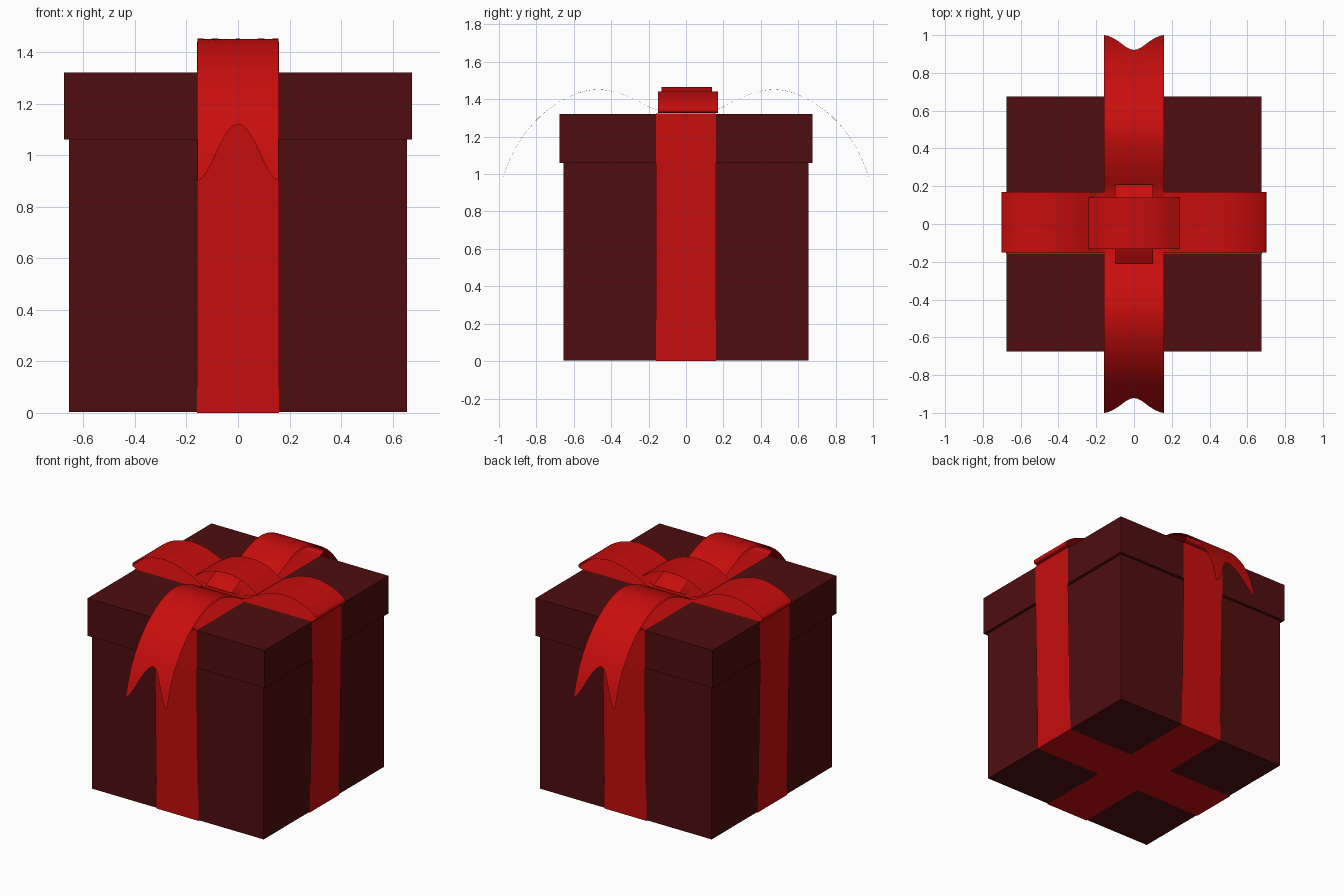
import bpy, bmesh, math
from mathutils import Vector

if "Cube" in bpy.data.objects:
    bpy.data.objects.remove(bpy.data.objects["Cube"])


def material(name, rgb):
    m = bpy.data.materials.new(name)
    m.diffuse_color = (*rgb, 1)
    m.use_nodes = True
    m.node_tree.nodes["Principled BSDF"].inputs["Base Color"].default_value = m.diffuse_color
    return m


PAPER = material("dark_red_paper", (0.08, 0.004, 0.005))
SATIN = material("red_satin", (0.58, 0.004, 0.004))


def finish(name, bm, mat, smooth=False):
    me = bpy.data.meshes.new(name)
    bm.to_mesh(me)
    bm.free()
    me.materials.append(mat)
    for p in me.polygons:
        p.use_smooth = smooth
    ob = bpy.data.objects.new(name, me)
    bpy.context.collection.objects.link(ob)
    return ob


def block(name, half, z0, z1):
    bm = bmesh.new()
    bmesh.ops.create_cube(bm, size=1)
    for v in bm.verts:
        v.co = Vector((v.co.x * 2 * half, v.co.y * 2 * half, z0 + (v.co.z + 0.5) * (z1 - z0)))
    return finish(name, bm, PAPER)


def spline(pts, steps=6):
    """Catmull-Rom curve through 2D points."""
    p = [Vector(q) for q in pts]
    p = [2 * p[0] - p[1]] + p + [2 * p[-1] - p[-2]]
    out = []
    for i in range(1, len(p) - 2):
        a, b, c, d = p[i - 1:i + 3]
        for s in range(steps):
            t = s / steps
            out.append(0.5 * (2 * b + (c - a) * t + (2 * a - 5 * b + 4 * c - d) * t * t
                              + (3 * b - a - 3 * c + d) * t ** 3))
    return out + [p[-2]]


def strip(name, path, half, angle, shift=0.0, closed=False, smooth=True):
    """Ribbon sheet: (distance, height) path swept across its width, turned about z."""
    c, s = math.cos(angle), math.sin(angle)
    bm = bmesh.new()
    rows = []
    for r, z in path:
        rows.append([bm.verts.new((r * c - w * s, r * s + w * c, z))
                     for w in (shift - half, shift + half)])
    pairs = list(zip(rows, rows[1:]))
    if closed:
        pairs.append((rows[-1], rows[0]))
    for a, b in pairs:
        bm.faces.new((a[0], b[0], b[1], a[1]))
    if closed:
        bmesh.ops.recalc_face_normals(bm, faces=bm.faces)
    return finish(name, bm, SATIN, smooth)


# Box and lid
block("box", 0.655, 0.003, 1.07)
block("lid", 0.675, 1.06, 1.32)

# Bands wrapped around the box, crossing on top and underneath
band = [(0.659, 0.0), (0.678, 1.05), (0.678, 1.323)]
wrap = band + [(-r, z) for r, z in reversed(band)]
strip("band_x", wrap, 0.16, 0, closed=True, smooth=False)
strip("band_y", wrap, 0.16, math.pi / 2, closed=True, smooth=False)

# Four bow loops
loop = spline([(0, 1.327), (0.16, 1.34), (0.25, 1.383), (0.35, 1.423), (0.47, 1.442), (0.6, 1.415),
               (0.68, 1.372), (0.701, 1.345), (0.675, 1.327), (0.5, 1.326), (0, 1.326)])
for name, k, shift in (("right", 0, 0.01), ("back", 1, 0), ("left", 2, -0.01), ("front", 3, 0)):
    strip("bow_loop_" + name, loop, 0.16, k * math.pi / 2, shift)

# Two tails with a swallow-cut end
tail = spline([(0, 1.33), (0.16, 1.345), (0.25, 1.388), (0.35, 1.43), (0.47, 1.452), (0.6, 1.425),
               (0.75, 1.335), (0.87, 1.205), (0.95, 1.06), (1.0, 0.9)], 8)
lengths = [0.0]
for a, b in zip(tail, tail[1:]):
    lengths.append(lengths[-1] + (b - a).length)


def along(d):
    for i in range(1, len(tail)):
        if d <= lengths[i] or i == len(tail) - 1:
            t = (d - lengths[i - 1]) / (lengths[i] - lengths[i - 1])
            return tail[i - 1].lerp(tail[i], t)


for name, side in (("front", -1), ("back", 1)):
    bm = bmesh.new()
    rows, across, down = [], 16, 48
    for j in range(across + 1):
        w = -1 + 2 * j / across
        end = lengths[-1] - 0.235 * (0.5 + 0.5 * math.cos(math.pi * w)) ** 0.9
        col = []
        for i in range(down + 1):
            q = along(end * i / down)
            col.append(bm.verts.new((w * 0.158, side * q.x, q.y)))
        rows.append(col)
    for a, b in zip(rows, rows[1:]):
        for i in range(down):
            f = (a[i], b[i], b[i + 1], a[i + 1])
            bm.faces.new(f if side > 0 else f[::-1])
    finish("tail_" + name, bm, SATIN, True)


# Knot: two small crossed lens-shaped loops
def knot(name, reach, peak, half, angle, shift=0.0):
    top = spline([(-reach, 1.383), (-reach * 0.55, 1.383 + (peak - 1.383) * 0.72), (0, peak),
                  (reach * 0.55, 1.383 + (peak - 1.383) * 0.72), (reach, 1.383)])
    low = spline([(reach, 1.383), (reach * 0.7, 1.352), (0, 1.335), (-reach * 0.7, 1.352), (-reach, 1.383)])
    strip(name, top, half, angle, shift)
    strip(name + "_underside", low, half, angle, shift)


knot("knot_wide", 0.24, 1.465, 0.136, 0, 0.004)
knot("knot_narrow", 0.208, 1.45, 0.1, math.pi / 2)
